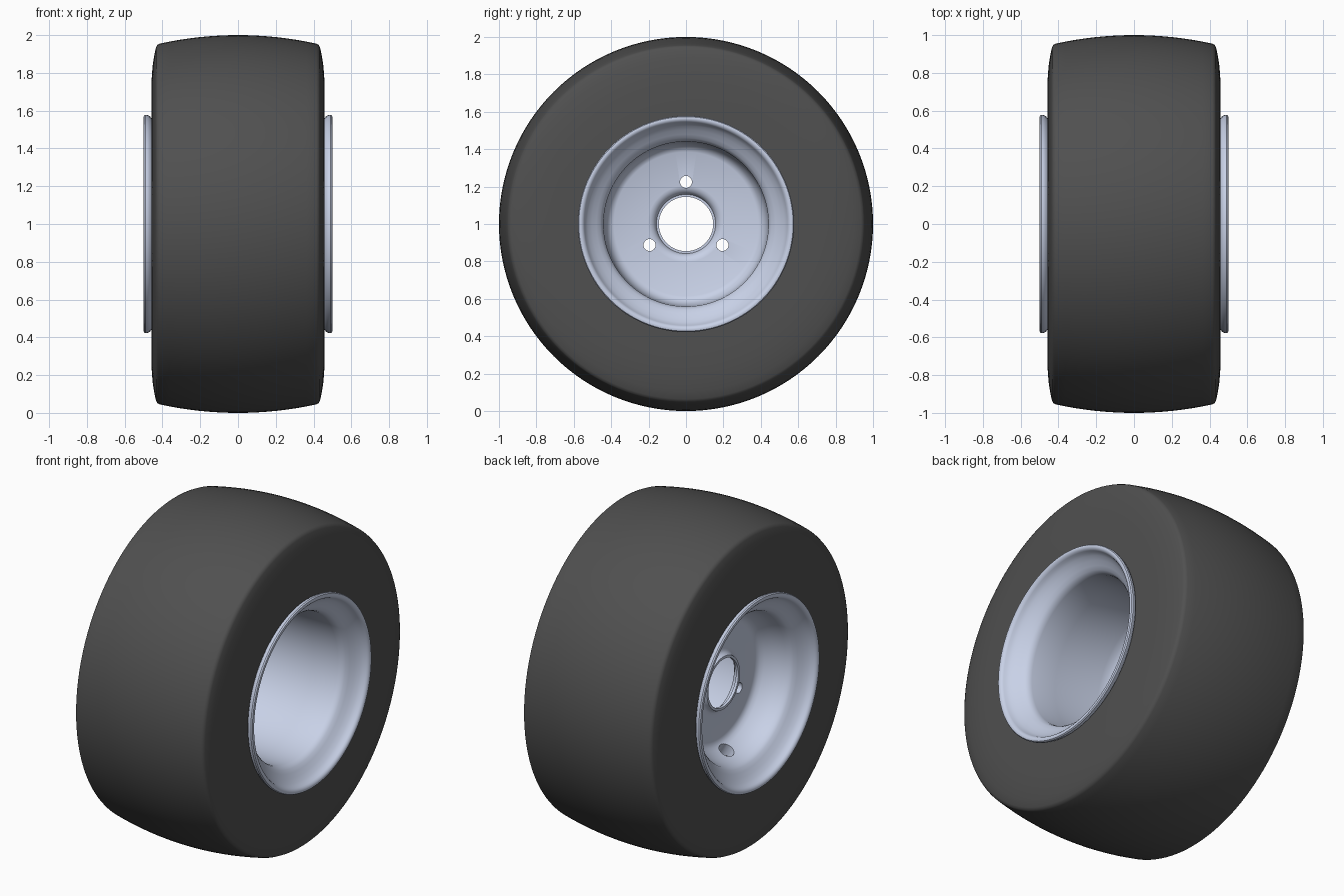
import bpy, bmesh
from math import sin, cos, pi, radians
from mathutils import Vector

if "Cube" in bpy.data.objects:
    bpy.data.objects.remove(bpy.data.objects["Cube"])

SEG = 128
CENTRE = Vector((0, 0, 1))


def material(name, colour):
    m = bpy.data.materials.new(name)
    m.diffuse_color = (*colour, 1)
    m.use_nodes = True
    m.node_tree.nodes["Principled BSDF"].inputs["Base Color"].default_value = m.diffuse_color
    return m


def lathe(name, profile, mat):
    """Revolve a closed (x, radius) profile about the axle."""
    bm = bmesh.new()
    rings = []
    for i in range(SEG):
        a = 2 * pi * i / SEG
        rings.append([bm.verts.new((x, r * sin(a), 1 + r * cos(a))) for x, r in profile])
    n = len(profile)
    for i in range(SEG):
        p, q = rings[i], rings[(i + 1) % SEG]
        for j in range(n):
            k = (j + 1) % n
            bm.faces.new((p[j], p[k], q[k], q[j]))
    bmesh.ops.recalc_face_normals(bm, faces=bm.faces[:])
    me = bpy.data.meshes.new(name)
    bm.to_mesh(me)
    bm.free()
    ob = bpy.data.objects.new(name, me)
    bpy.context.collection.objects.link(ob)
    me.materials.append(mat)
    return ob


def select(ob):
    bpy.ops.object.select_all(action='DESELECT')
    ob.select_set(True)
    bpy.context.view_layer.objects.active = ob


def drill(target, centre, axis, radius, depth):
    """Cut a round hole through target."""
    bpy.ops.mesh.primitive_cylinder_add(vertices=32, radius=radius, depth=depth, location=centre)
    cutter = bpy.context.object
    cutter.rotation_euler = Vector(axis).to_track_quat('Z', 'Y').to_euler()
    cutter.hide_render = True
    mod = target.modifiers.new("hole", 'BOOLEAN')
    mod.operation = 'DIFFERENCE'
    mod.solver = 'EXACT'
    mod.object = cutter
    select(target)
    bpy.ops.object.modifier_apply(modifier=mod.name)
    bpy.data.objects.remove(cutter)


def mirrored(pts):
    return [(-x, r) for x, r in reversed(pts)]


rubber = material("rubber", (0.08, 0.08, 0.08))
metal = material("metal", (0.58, 0.64, 0.8))

# Tyre: crowned tread, rounded shoulders, nearly flat sidewalls, hollow inside
tread = [(x, 1 - 0.045 * (abs(x) / 0.415) ** 2)
         for x in [0.415 * i / 8 for i in range(-8, 9)]]
side = [(0.427, 0.949), (0.434, 0.936), (0.443, 0.895), (0.451, 0.845), (0.456, 0.79),
        (0.459, 0.72), (0.459, 0.545)]
cavity = [(0.40, 0.545), (0.40, 0.80), (0.36, 0.89)]
tyre = lathe("tyre", mirrored(side) + tread + side + cavity + mirrored(cavity), rubber)

# Rim: rolled lips, deep barrel, offset disc and flared hub in one section
lip = [(0.44, 0.54), (0.457, 0.558), (0.466, 0.570), (0.480, 0.577), (0.491, 0.578),
       (0.498, 0.573), (0.500, 0.565), (0.498, 0.556), (0.492, 0.548), (0.484, 0.543),
       (0.472, 0.538), (0.455, 0.525), (0.435, 0.503), (0.418, 0.479), (0.403, 0.459),
       (0.387, 0.447), (0.365, 0.441)]
inner_barrel = [(0.2, 0.44), (-0.10, 0.437), (-0.135, 0.431), (-0.162, 0.420),
                (-0.180, 0.405), (-0.190, 0.385)]
hub = [(-0.190, 0.205), (-0.193, 0.190), (-0.201, 0.176), (-0.213, 0.165), (-0.227, 0.160),
       (-0.235, 0.158), (-0.235, 0.145), (-0.252, 0.145), (-0.252, 0.160), (-0.232, 0.168),
       (-0.222, 0.180), (-0.220, 0.200)]
back_bowl = [(-0.220, 0.345), (-0.224, 0.362), (-0.234, 0.378), (-0.252, 0.393),
             (-0.295, 0.418), (-0.33, 0.432)]
outer_barrel = [(-0.40, 0.49), (-0.36, 0.465), (0.36, 0.465), (0.40, 0.49)]
rim = lathe("rim", lip + inner_barrel + hub + back_bowl + mirrored(lip) + outer_barrel, metal)

# Three bolt holes around the hub
for k in range(3):
    a = 2 * pi * k / 3
    drill(rim, CENTRE + Vector((-0.205, 0.225 * sin(a), 0.225 * cos(a))), (1, 0, 0), 0.032, 0.2)

# Valve hole in the sloping wall behind the disc
drill(rim, CENTRE + Vector((-0.272, 0, -0.405)), (0.5, 0, -0.87), 0.046, 0.24)

for ob in (tyre, rim):
    select(ob)
    bpy.ops.object.shade_smooth_by_angle(angle=radians(38))
